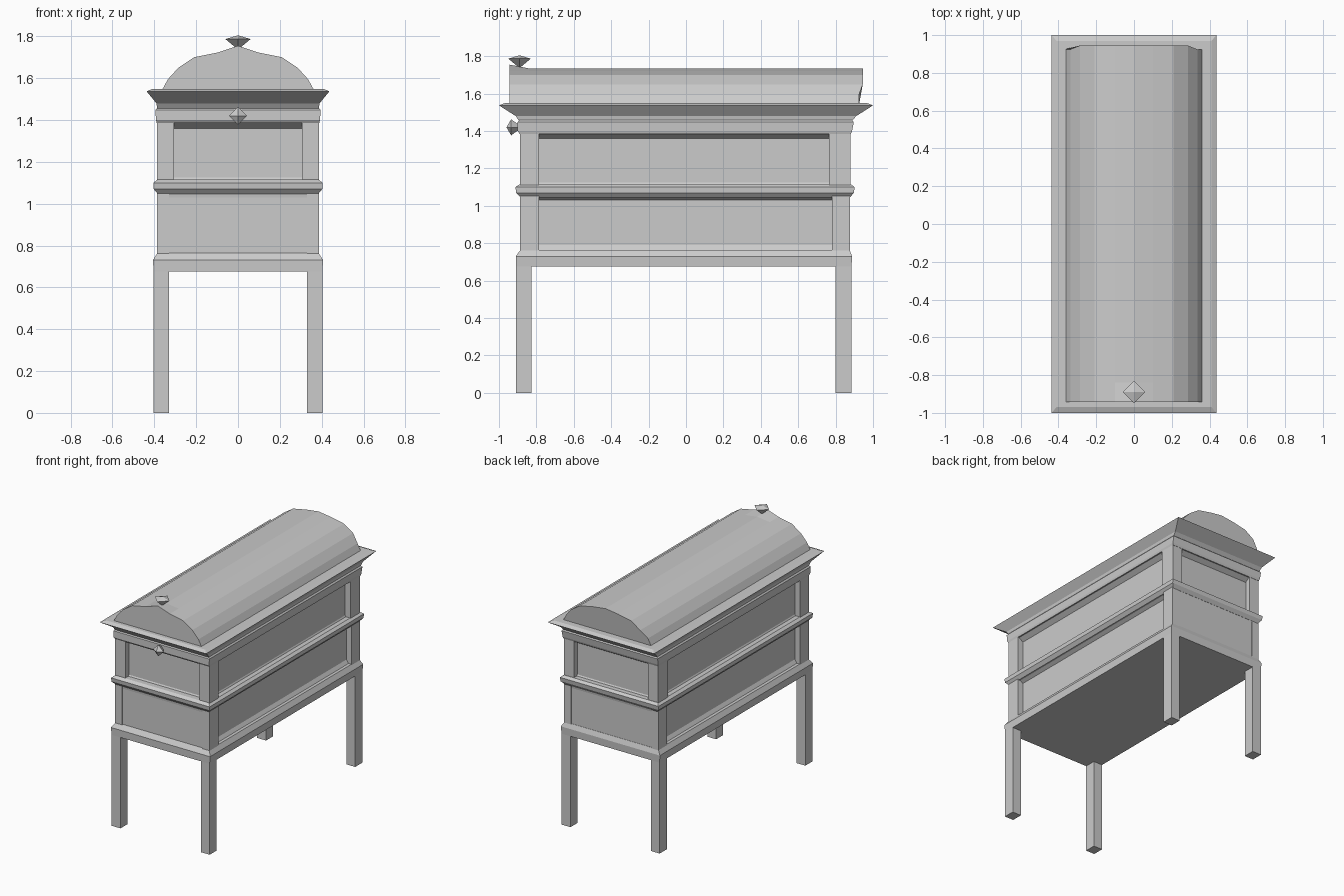
import bpy, bmesh
from mathutils import Matrix, Vector

if "Cube" in bpy.data.objects:
    bpy.data.objects.remove(bpy.data.objects["Cube"])


def finish(name, bm):
    bmesh.ops.recalc_face_normals(bm, faces=bm.faces)
    me = bpy.data.meshes.new(name)
    bm.to_mesh(me)
    bm.free()
    ob = bpy.data.objects.new(name, me)
    bpy.context.collection.objects.link(ob)
    return ob


def skin(name, rings):
    """Closed solid through rings of equal point count."""
    bm = bmesh.new()
    loops = [[bm.verts.new(p) for p in r] for r in rings]
    n = len(loops[0])
    for a, b in zip(loops, loops[1:]):
        for i in range(n):
            j = (i + 1) % n
            bm.faces.new((a[i], a[j], b[j], b[i]))
    bm.faces.new(loops[0])
    bm.faces.new(loops[-1])
    return finish(name, bm)


def moulding(name, levels):
    """Stack of rectangles: (half width x, y front, y back, z)."""
    return skin(name, [[(-w, f, z), (w, f, z), (w, b, z), (-w, b, z)]
                       for w, f, b, z in levels])


def block(name, x0, x1, y0, y1, z0, z1):
    return skin(name, [[(x0, y0, z), (x1, y0, z), (x1, y1, z), (x0, y1, z)]
                       for z in (z0, z1)])


def corners(name, x0, x1, y_front, y_back, z0, z1):
    for side, s in (("left", -1), ("right", 1)):
        xa, xb = sorted((s * x0, s * x1))
        block(f"front_{side}_{name}", xa, xb, *y_front, z0, z1)
        block(f"back_{side}_{name}", xa, xb, *y_back, z0, z1)


# Legs
corners("leg", 0.33, 0.403, (-0.908, -0.825), (0.80, 0.885), 0, 0.70)

# Base frame with sloping shoulder
moulding("base_frame", [(0.403, -0.908, 0.885, 0.675), (0.407, -0.91, 0.888, 0.73),
                        (0.385, -0.885, 0.875, 0.765)])

# Lower chest: recessed long sides, flush ends
corners("lower_post", 0.33, 0.388, (-0.888, -0.785), (0.78, 0.877), 0.75, 1.07)
moulding("lower_chest", [(0.372, -0.885, 0.873, 0.75), (0.345, -0.885, 0.873, 0.79),
                         (0.345, -0.885, 0.873, 1.03), (0.385, -0.888, 0.877, 1.055)])

# Ledge between lower and upper chest
moulding("middle_ledge", [(0.382, -0.885, 0.877, 1.045), (0.403, -0.908, 0.897, 1.07),
                          (0.405, -0.912, 0.902, 1.10), (0.385, -0.89, 0.882, 1.115)])

# Upper chest: recessed panels on all four sides
corners("upper_post", 0.305, 0.388, (-0.887, -0.785), (0.765, 0.88), 1.10, 1.41)
moulding("upper_chest", [(0.36, -0.86, 0.855, 1.10), (0.345, -0.845, 0.84, 1.125),
                         (0.345, -0.845, 0.84, 1.36), (0.385, -0.886, 0.88, 1.39)])

# Top band and neck
moulding("top_band", [(0.388, -0.89, 0.882, 1.385), (0.392, -0.9, 0.888, 1.40),
                      (0.395, -0.9, 0.897, 1.448), (0.385, -0.89, 0.885, 1.46)])

# Flared lid rim
moulding("lid_rim", [(0.385, -0.89, 0.885, 1.45), (0.39, -0.91, 0.91, 1.48),
                     (0.437, -1.0, 1.0, 1.537), (0.41, -0.97, 0.97, 1.549)])

# Arched lid, slightly higher at the front edge
half = [(0.365, 1.54), (0.335, 1.595), (0.285, 1.65), (0.21, 1.70), (0.10, 1.722)]
arch = half + [(0, 1.735)] + [(-x, z) for x, z in reversed(half)]
ends = [(-0.943, 0.02), (-0.84, 0.0), (0.925, 0.0)]
skin("arched_lid", [[(x, y + (0.02 if y > 0 and z > 1.6 else 0),
                      z + (lift if abs(x) < 0.05 else 0)) for x, z in arch]
                    for y, lift in ends])


# Faceted knobs: four-sided diamonds
def knob(name, centre, width, front, back, axis):
    bm = bmesh.new()
    side = Vector((1, 0, 0))
    other = axis.cross(side)
    c = Vector(centre)
    tips = [bm.verts.new(c + axis * front), bm.verts.new(c - axis * back)]
    ring = [bm.verts.new(c + d * width) for d in (side, other, -side, -other)]
    for i in range(4):
        for t in tips:
            bm.faces.new((ring[i], ring[(i + 1) % 4], t))
    return finish(name, bm)


knob("lid_knob", (0, -0.89, 1.787), 0.06, 0.018, 0.05, Vector((0, 0, 1)))
knob("front_knob", (0, -0.935, 1.42), 0.043, 0.025, 0.06, Vector((0, -1, 0)))
